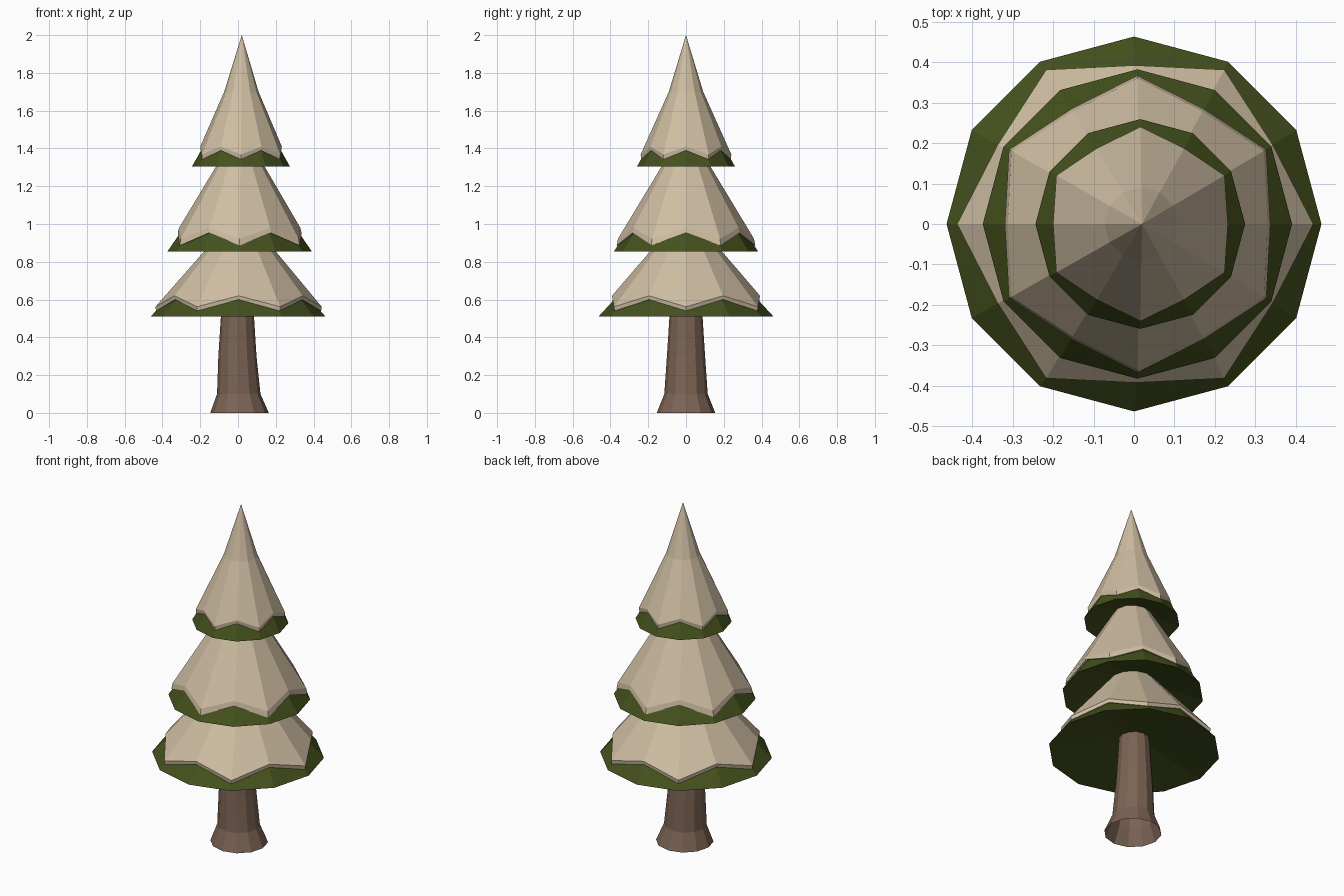
import bpy, bmesh
from math import cos, sin, tau

if "Cube" in bpy.data.objects:
    bpy.data.objects.remove(bpy.data.objects["Cube"])


def material(name, rgb):
    m = bpy.data.materials.new(name)
    m.diffuse_color = (*rgb, 1)
    m.use_nodes = True
    m.node_tree.nodes["Principled BSDF"].inputs["Base Color"].default_value = m.diffuse_color
    return m


BARK = material("bark", (0.2, 0.125, 0.088))
GREEN = material("needles", (0.058, 0.082, 0.012))
SNOW = material("snow", (0.62, 0.51, 0.36))


def loft(name, rings, mat, base=None, tip=None, phase=0, sides=12):
    """Each ring is (cx, (r, z) of even corners, (r, z) of odd corners).
    base and tip are optional points the end rings fan in to."""
    bm = bmesh.new()
    loops = []
    for cx, *rz in rings:
        loop = []
        for i in range(sides):
            r, z = rz[(i + phase) % 2]
            a = tau * i / sides
            loop.append(bm.verts.new((cx + r * cos(a), r * sin(a), z)))
        loops.append(loop)
    for lo, hi in zip(loops, loops[1:]):
        for i in range(sides):
            j = (i + 1) % sides
            bm.faces.new((lo[i], lo[j], hi[j], hi[i]))
    if base:
        b = bm.verts.new(base)
        for i in range(sides):
            bm.faces.new((loops[0][(i + 1) % sides], loops[0][i], b))
    if tip:
        t = bm.verts.new(tip)
        for i in range(sides):
            bm.faces.new((loops[-1][i], loops[-1][(i + 1) % sides], t))
    else:
        bm.faces.new(loops[-1])
    me = bpy.data.meshes.new(name)
    bm.to_mesh(me)
    bm.free()
    me.materials.append(mat)
    ob = bpy.data.objects.new(name, me)
    bpy.context.collection.objects.link(ob)
    return ob


def ring(cx, r, z):
    return (cx, (r, z), (r, z))


# Flared trunk, open underneath
loft("trunk", [ring(0.008, 0.155, 0), ring(0.004, 0.115, 0.1),
               ring(-0.003, 0.101, 0.3), ring(-0.003, 0.087, 0.52),
               ring(0, 0.08, 0.62)], BARK)

# Tiers: green rings (cx, r, z), height of the hollow underside's apex, then
# snow low / high corners as (rim r, rim z, edge r, edge z), upper snow ring,
# tip, and which corners hang low
TIERS = [
    ("lower", [(0, 0.463, 0.51), (0.004, 0.38, 0.60), (0.013, 0.16, 0.86)], 0.60,
     0.003, (0.437, 0.54, 0.44, 0.562), (0.389, 0.60, 0.392, 0.62),
     (0.013, 0.10, 0.96), None, 0),
    ("middle", [(0.0085, 0.382, 0.855), (0.009, 0.30, 0.975), (0.013, 0.10, 1.31)], 0.97,
     0.009, (0.367, 0.886, 0.360, 0.922), (0.328, 0.953, 0.321, 0.98),
     (0.013, 0.08, 1.386), None, 1),
    ("upper", [(0.0155, 0.259, 1.305), (0.016, 0.20, 1.41), (0.018, 0.075, 1.69)], 1.38,
     0.016, (0.238, 1.342, 0.24, 1.368), (0.213, 1.39, 0.216, 1.41),
     (0.018, 0.091, 1.70), (0.02, 0, 2.0), 1),
]

for name, green, apex, cx, low, high, top, tip, phase in TIERS:
    # Green branch skirt with a hollow underside
    loft(name + "_branches", [ring(*g) for g in green], GREEN,
         base=(green[0][0], 0, apex))
    # Snow cap: tucked-in underside, zigzag rim, then slope
    under = (cx, (low[0] - 0.03, low[1] + 0.004), (high[0] - 0.03, high[1] + 0.004))
    rim = (cx, low[:2], high[:2])
    edge = (cx, low[2:], high[2:])
    loft(name + "_snow", [under, rim, edge, ring(*top)], SNOW,
         tip=tip, phase=phase)
